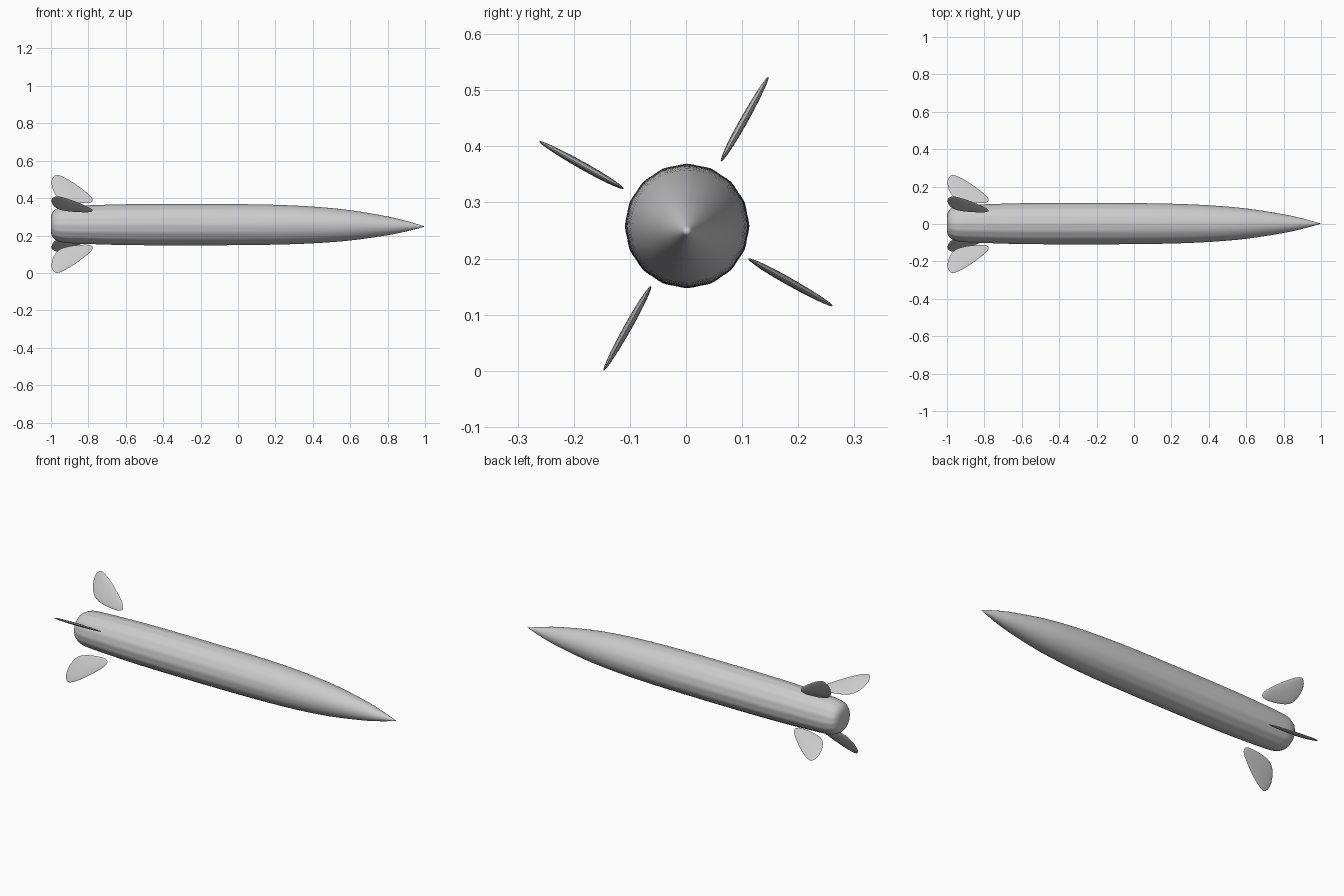
import bpy, bmesh, math
from mathutils import Vector, Matrix

cube = bpy.data.objects.get("Cube")
if cube:
    bpy.data.objects.remove(cube)

AXIS_Z = 0.262

grey = bpy.data.materials.new("plain_grey")
grey.use_nodes = True
grey.diffuse_color = (0.6, 0.6, 0.6, 1)
grey.node_tree.nodes["Principled BSDF"].inputs["Base Color"].default_value = (0.6, 0.6, 0.6, 1)


def spline(points, steps, closed=False):
    """Smooth curve through 2D points."""
    pts = [Vector(p) for p in points]
    n = len(pts)
    pick = (lambda i: pts[i % n]) if closed else (lambda i: pts[max(0, min(n - 1, i))])
    out = []
    for i in range(n if closed else n - 1):
        a, b, c, d = (pick(i + k) for k in (-1, 0, 1, 2))
        for s in range(steps):
            t = s / steps
            out.append(b + (c - a) * t / 2 + (a - b * 2.5 + c * 2 - d / 2) * t * t
                       + (b * 1.5 - a / 2 - c * 1.5 + d / 2) * t ** 3)
    return out if closed else out + [pts[-1]]


def bridge(bm, r1, r2):
    n = len(r1)
    for i in range(n):
        bm.faces.new((r1[i], r1[(i + 1) % n], r2[(i + 1) % n], r2[i]))


def cap(bm, ring, tip):
    for i in range(len(ring)):
        bm.faces.new((ring[i], ring[(i + 1) % len(ring)], tip))


def finish(name, bm, angle):
    bmesh.ops.recalc_face_normals(bm, faces=bm.faces)
    mesh = bpy.data.meshes.new(name)
    bm.to_mesh(mesh)
    bm.free()
    mesh.materials.append(grey)
    ob = bpy.data.objects.new(name, mesh)
    bpy.context.collection.objects.link(ob)
    bpy.ops.object.select_all(action="DESELECT")
    ob.select_set(True)
    bpy.context.view_layer.objects.active = ob
    bpy.ops.object.shade_smooth_by_angle(angle=math.radians(angle))
    return ob


# Hull: (x, radius) profile turned about x, faintly rippled towards the tail
profile = [(-1, 0.04), (-0.994, 0.062), (-0.978, 0.08), (-0.94, 0.094), (-0.88, 0.099),
           (-0.78, 0.103), (-0.6, 0.108), (-0.3, 0.11), (0, 0.109), (0.2, 0.106),
           (0.4, 0.098), (0.6, 0.081), (0.8, 0.05), (0.9, 0.028), (0.97, 0.009)]
bm = bmesh.new()
SIDES = 64
rings = []
for x, r in spline(profile, 4):
    drop = 0.004 + 0.01 * max(0, x) ** 2
    ripple = 0.01 * min(1, max(0, 0.6 - x))
    ring = []
    for i in range(SIDES):
        a = math.tau * i / SIDES
        rr = r * (1 + ripple * math.cos(16 * a))
        ring.append(bm.verts.new((x, 0.002 + rr * math.cos(a), AXIS_Z - drop + rr * math.sin(a))))
    rings.append(ring)
for r1, r2 in zip(rings, rings[1:]):
    bridge(bm, r1, r2)
bm.faces.new(rings[0])
cap(bm, rings[-1], bm.verts.new((1, 0.002, AXIS_Z - 0.014)))
finish("hull", bm, 50)

# Fins: lens-shaped petals, (x, distance from axis) outline
outline = [(-0.777, 0.145), (-0.793, 0.13), (-0.83, 0.128), (-0.9, 0.137), (-0.955, 0.158),
           (-0.986, 0.2), (-0.997, 0.256), (-0.986, 0.29), (-0.964, 0.3), (-0.921, 0.28),
           (-0.857, 0.234), (-0.793, 0.176)]
edge = spline(outline, 4, closed=True)
centre = Vector((-0.905, 0.205))
HALF_THICK = 0.007
for k, name in enumerate(("upper_back_fin", "upper_front_fin", "lower_front_fin", "lower_back_fin")):
    bm = bmesh.new()
    rim = [bm.verts.new((p.x, p.y, 0)) for p in edge]
    for side in (1, -1):
        last = rim
        for s in (0.98, 0.92, 0.8, 0.6, 0.3):
            h = side * HALF_THICK * math.sqrt(1 - s * s)
            ring = []
            for p in edge:
                q = centre + (p - centre) * s
                ring.append(bm.verts.new((q.x, q.y, h)))
            bridge(bm, last, ring)
            last = ring
        cap(bm, last, bm.verts.new((centre.x, centre.y, side * HALF_THICK)))
    fin = finish(name, bm, 60)
    fin.matrix_world = (Matrix.Translation((0, 0, AXIS_Z))
                        @ Matrix.Rotation(math.radians(60.7 + 90 * k), 4, "X"))
